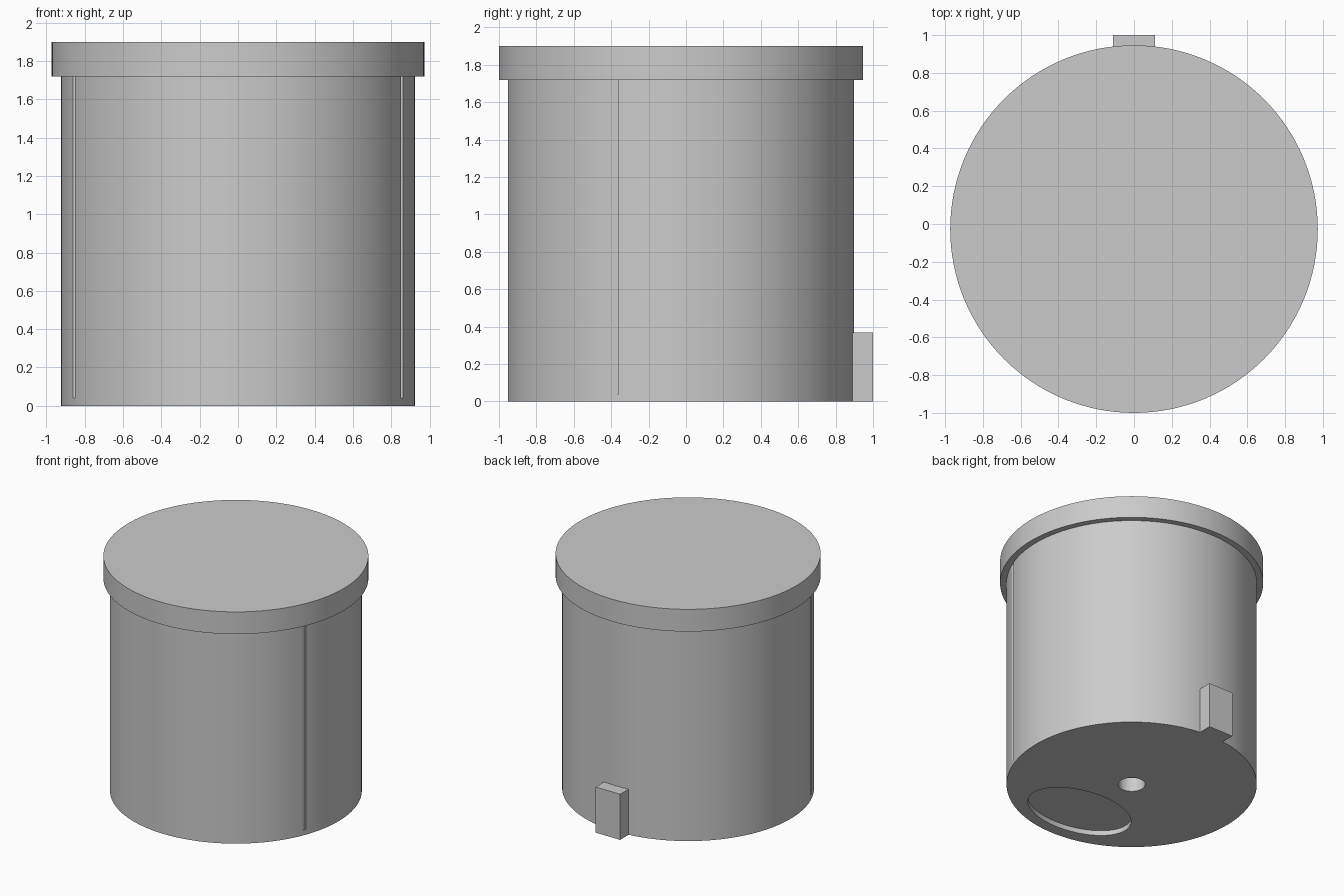
import bpy

cube = bpy.data.objects.get("Cube")
if cube:
    bpy.data.objects.remove(cube, do_unlink=True)

CY = -0.027          # axis of the drum along y
BODY_R, LID_R = 0.925, 0.973
RIM_Z, TOP_Z = 1.72, 1.90

grey = bpy.data.materials.new("plain_grey")
grey.use_nodes = True
grey.diffuse_color = (0.6, 0.6, 0.6, 1)
grey.node_tree.nodes["Principled BSDF"].inputs["Base Color"].default_value = (0.6, 0.6, 0.6, 1)


def finish(name):
    ob = bpy.context.object
    ob.name = name
    ob.data.materials.append(grey)
    bpy.ops.object.transform_apply(location=False, rotation=False, scale=True)
    return ob


def drum(name, r, z0, z1, x=0, y=CY, stretch=1, sides=128):
    bpy.ops.mesh.primitive_cylinder_add(vertices=sides, radius=r, depth=z1 - z0,
                                        location=(x, y, (z0 + z1) / 2))
    bpy.context.object.scale.x = stretch
    return finish(name)


def box(name, lo, hi):
    bpy.ops.mesh.primitive_cube_add(size=1, location=[(a + b) / 2 for a, b in zip(lo, hi)])
    bpy.context.object.scale = [b - a for a, b in zip(lo, hi)]
    return finish(name)


def combine(target, tool, operation):
    mod = target.modifiers.new(tool.name, 'BOOLEAN')
    mod.object, mod.operation, mod.solver = tool, operation, 'EXACT'
    bpy.context.view_layer.objects.active = target
    bpy.ops.object.modifier_apply(modifier=mod.name)
    bpy.data.objects.remove(tool, do_unlink=True)


def smooth(ob):
    bpy.ops.object.select_all(action='DESELECT')
    ob.select_set(True)
    bpy.context.view_layer.objects.active = ob
    bpy.ops.object.shade_smooth_by_angle(angle=0.3)


# Main drum with the small block at the back
body = drum("container_body", BODY_R, 0, RIM_Z)
combine(body, box("back_block", (-0.11, 0.80, 0), (0.11, 1.0, 0.37)), 'UNION')

# Shallow stepped grooves down both sides
for side in (-1, 1):
    xs = sorted((side * 0.851, side * 1.1))
    combine(body, box("groove_cutter", (xs[0], -0.5, 0.04), (xs[1], -0.36, 2)), 'DIFFERENCE')

# Underside: centre socket and shallow oval recess
combine(body, drum("socket_cutter", 0.1, -0.1, 0.15, sides=48), 'DIFFERENCE')
combine(body, drum("recess_cutter", 0.28, -0.1, 0.04, x=0.04, y=-0.58, stretch=1.57, sides=64), 'DIFFERENCE')
smooth(body)

# Overhanging lid
smooth(drum("lid", LID_R, RIM_Z, TOP_Z))
